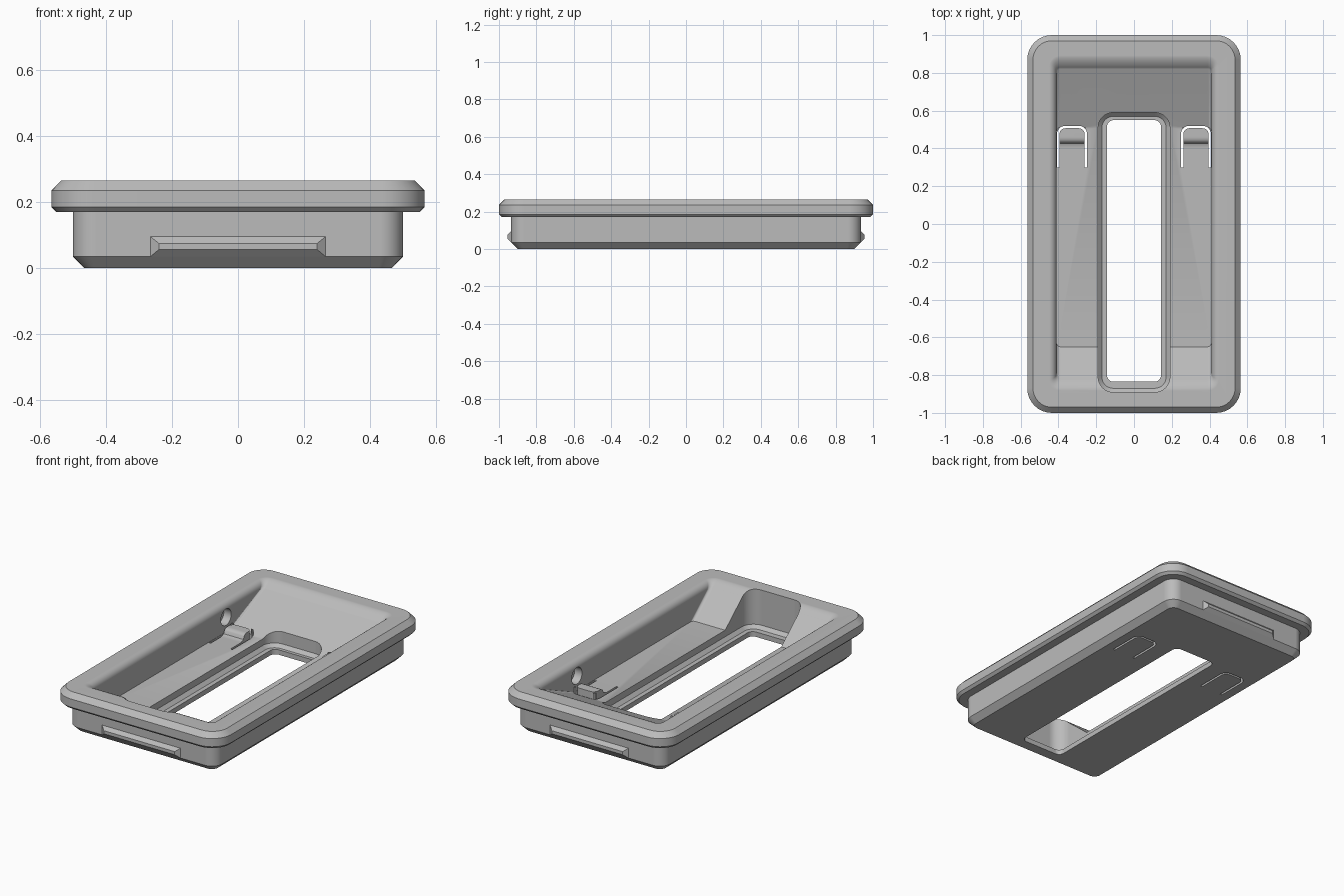
import bpy, bmesh
from math import sin, cos, pi

if "Cube" in bpy.data.objects:
    bpy.data.objects.remove(bpy.data.objects["Cube"], do_unlink=True)

grey = bpy.data.materials.new("mid grey")
grey.use_nodes = True
grey.diffuse_color = (0.5, 0.5, 0.5, 1)
grey.node_tree.nodes["Principled BSDF"].inputs["Base Color"].default_value = (0.5, 0.5, 0.5, 1)


def ring(hx, y0, y1, r, z, steps=8):
    """Rounded rectangle at height z."""
    pts = []
    corners = [(hx - r, y1 - r), (r - hx, y1 - r), (r - hx, y0 + r), (hx - r, y0 + r)]
    for i, (cx, cy) in enumerate(corners):
        for k in range(steps + 1):
            a = (i + k / steps) * pi / 2
            pts.append((cx + r * cos(a), cy + r * sin(a), z))
    return pts


def loft(name, rings):
    """Closed solid through rings with equal point counts."""
    bm = bmesh.new()
    loops = [[bm.verts.new(p) for p in pts] for pts in rings]
    n = len(loops[0])
    for a, b in zip(loops, loops[1:]):
        for i in range(n):
            j = (i + 1) % n
            bm.faces.new((a[i], a[j], b[j], b[i]))
    bm.faces.new(loops[0][::-1])
    bm.faces.new(loops[-1])
    bmesh.ops.recalc_face_normals(bm, faces=bm.faces)
    mesh = bpy.data.meshes.new(name)
    bm.to_mesh(mesh)
    bm.free()
    mesh.materials.append(grey)
    ob = bpy.data.objects.new(name, mesh)
    bpy.context.collection.objects.link(ob)
    return ob


def combine(target, tool, operation):
    mod = target.modifiers.new(operation.title(), 'BOOLEAN')
    mod.operation, mod.solver, mod.object = operation, 'EXACT', tool
    bpy.context.view_layer.objects.active = target
    bpy.ops.object.modifier_apply(modifier=mod.name)
    bpy.data.objects.remove(tool, do_unlink=True)


# Outer shell: chamfered base and overhanging rim
shell = [(0.465, 0.9, 0.04, 0), (0.5, 0.935, 0.07, 0.035), (0.5, 0.935, 0.07, 0.17),
         (0.55, 0.985, 0.115, 0.17), (0.565, 1, 0.13, 0.185),
         (0.565, 1, 0.13, 0.235), (0.535, 0.97, 0.1, 0.265)]
tray = loft("recessed_tray", [ring(hx, -hy, hy, r, z) for hx, hy, r, z in shell])

# Main recess: flat floor, sloping ends, rounded lip
floor, lip, radius = 0.09, 0.225, 0.04
rings = [ring(0.41, -0.65, 0.51, 0.02, floor), ring(0.41, -0.81, 0.82, 0.02, lip)]
for k in range(1, 7):
    a = k / 6 * pi / 2
    out, rise = radius * (1 - cos(a)), radius * sin(a)
    rings.append(ring(0.41 + out, -0.81 - rise * 0.8 - out, 0.82 + rise * 0.8 + out,
                      0.02 + out, lip + rise))
rings.append(ring(0.45, -0.882, 0.892, 0.06, 0.4))
combine(tray, loft("recess_cutter", rings), 'DIFFERENCE')

# Central slot with a thin ledge around the opening
slot = [ring(0.17, -0.87, 0.57, 0.06, 0.03), ring(0.19, -0.89, 0.59, 0.08, 0.05),
        ring(0.19, -0.89, 0.59, 0.08, 0.4)]
combine(tray, loft("slot_cutter", slot), 'DIFFERENCE')
opening = [ring(0.143, -0.835, 0.55, 0.035, z) for z in (-0.1, 0.2)]
combine(tray, loft("opening_cutter", opening), 'DIFFERENCE')


def u_end(cx, half, top, r, bottom):
    """Outline of an upside-down U, from right foot to left foot."""
    pts = [(cx + half, bottom)]
    for side, start in ((1, 0), (-1, pi / 2)):
        for k in range(7):
            a = start + k / 6 * pi / 2
            pts.append((cx + side * (half - r) + r * cos(a), top - r + r * sin(a)))
    return pts + [(cx - half, bottom)]


for side in (-1, 1):
    # Snap tab bump: flat top with a curved front
    cx = side * 0.328
    profile = [(0.514, floor - 0.02), (0.514, 0.13), (0.46, 0.13)]
    profile += [(0.46 - 0.03 * sin(a), 0.11 + 0.02 * cos(a)) for a in (0.4, 0.8, 1.2)]
    profile += [(0.425, 0.1), (0.4, floor), (0.4, floor - 0.02)]
    bump = [[(cx + s * 0.072, y, z) for y, z in profile] for s in (-1, 1)]
    combine(tray, loft("tab_bump", bump), 'UNION')

    # U-shaped slit that frees the tab
    outline = u_end(cx, 0.08, 0.52, 0.045, 0.3) + u_end(cx, 0.067, 0.507, 0.032, 0.3)[::-1]
    slit = [[(x, y, z) for x, y in outline] for z in (-0.1, 0.2)]
    combine(tray, loft("slit_cutter", slit), 'DIFFERENCE')

    # Round blind hole in the side wall
    hole = [[(side * x, 0.47 + 0.05 * cos(k * pi / 16), 0.18 + 0.05 * sin(k * pi / 16))
             for k in range(32)] for x in (0.36, 0.46)]
    combine(tray, loft("hole_cutter", hole), 'DIFFERENCE')

    # Wedge-shaped catch on each short end
    sections = [(0.92, 0.265, 0.035, 0.095), (0.935, 0.265, 0.035, 0.095),
                (0.955, 0.24, 0.056, 0.075)]
    catch = [[(-w, side * y, lo), (w, side * y, lo), (w, side * y, hi), (-w, side * y, hi)]
             for y, w, lo, hi in sections]
    loft("back_catch" if side > 0 else "front_catch", catch)

# Smooth the curved surfaces while keeping the edges crisp
bpy.ops.object.select_all(action='DESELECT')
tray.select_set(True)
bpy.context.view_layer.objects.active = tray
bpy.ops.object.shade_smooth_by_angle(angle=0.5)
weighted = tray.modifiers.new("Weighted normals", 'WEIGHTED_NORMAL')
weighted.keep_sharp = True
